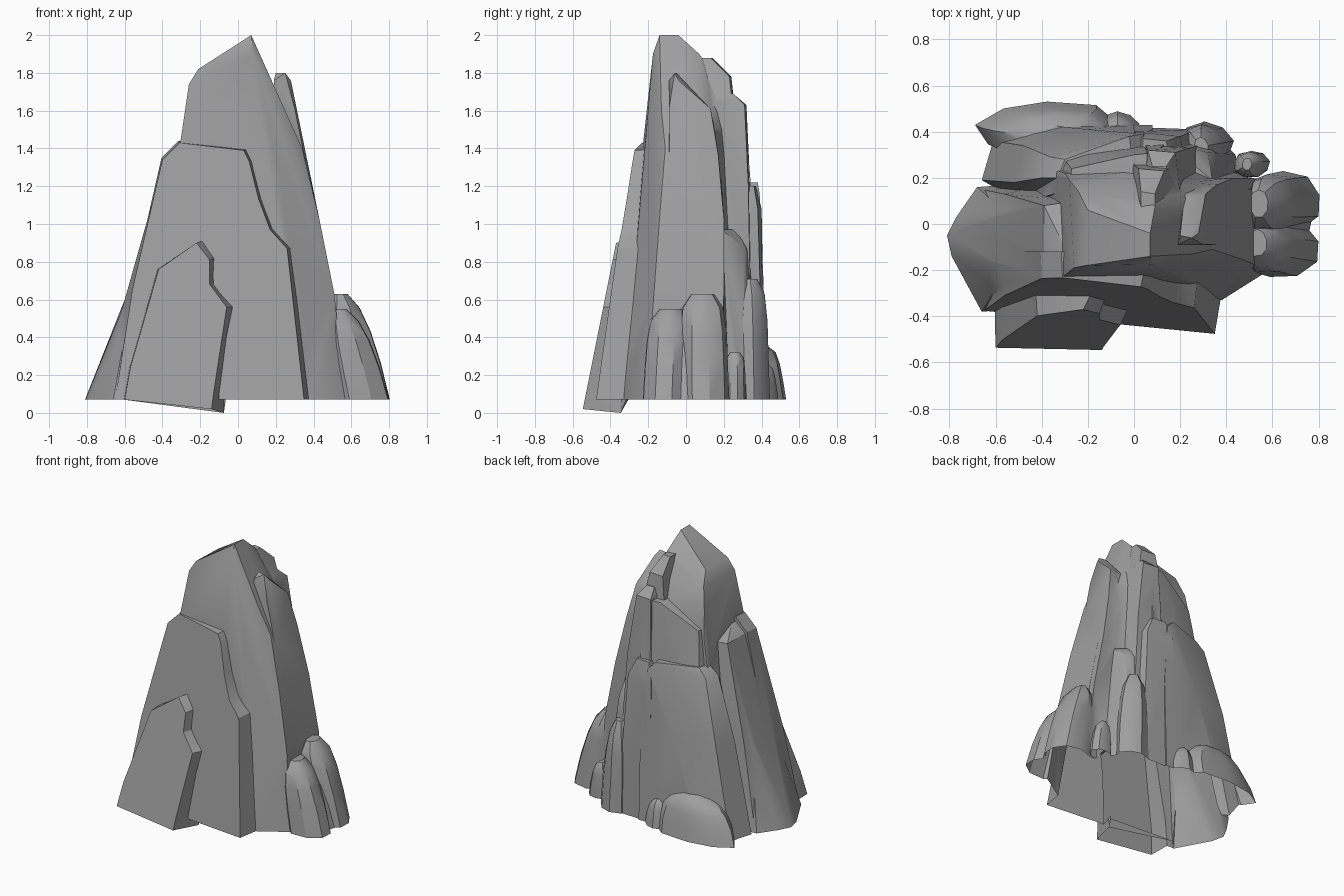
import bpy, bmesh, math, random

random.seed(4)
B = 0.07  # height of the open underside
parts = []
stone = bpy.data.materials.new("stone_grey")
stone.diffuse_color = (0.35, 0.35, 0.35, 1)


def finish(name, bm):
    bmesh.ops.recalc_face_normals(bm, faces=bm.faces)
    me = bpy.data.meshes.new(name)
    bm.to_mesh(me)
    bm.free()
    me.materials.append(stone)
    ob = bpy.data.objects.new(name, me)
    bpy.context.collection.objects.link(ob)
    parts.append(ob)
    return ob


def hull(name, layers):
    """Faceted rock: convex hull of points listed height by height."""
    bm = bmesh.new()
    for z, pts in layers:
        for x, y in pts:
            bm.verts.new((x, y, z))
    r = bmesh.ops.convex_hull(bm, input=bm.verts)
    junk = {v for v in r['geom_interior'] + r['geom_unused'] if isinstance(v, bmesh.types.BMVert)}
    bmesh.ops.delete(bm, geom=list(junk), context='VERTS')
    return finish(name, bm)


def slab(name, outline, front, back_y, grow, drop=0.0):
    """Flake: front outline on a leaning plane y = a + b*x + c*z, shifted back outline."""
    a, b, c = front
    mid = sum(p[0] for p in outline) / len(outline)
    bm = bmesh.new()
    f = [bm.verts.new((x, a + b * x + c * z, z)) for x, z in outline]
    k = [bm.verts.new((x + (grow * (1 if z < 0.6 else 0.5) if x > mid else -0.005),
                       back_y - 2 * drop * (z < B),
                       z + (0.01 if z > 0.8 else -drop if z < B else 0))) for x, z in outline]
    bm.faces.new(f)
    bm.faces.new(k[::-1])
    n = len(f)
    for i in range(n):
        j = (i + 1) % n
        bm.faces.new((f[i], f[j], k[j], k[i]))
    bmesh.ops.triangulate(bm, faces=bm.faces)
    return finish(name, bm)


def lobe(name, cx, cy, rx, ry, h, lean=(0, 0), n=9):
    """Rounded boulder: stacked shrinking rings with a leaning top."""
    wob = [random.uniform(0.92, 1.06) for _ in range(n)]
    layers = []
    for t, sx, sy in ((0, 1, 1), (0.35, 0.94, 0.98), (0.65, 0.8, 0.94), (0.87, 0.58, 0.82), (1, 0.26, 0.45)):
        layers.append((B + (h - B) * t, [
            (cx + lean[0] * t + rx * sx * w * math.cos(2 * math.pi * i / n + 0.2),
             cy + lean[1] * t + ry * sy * w * math.sin(2 * math.pi * i / n + 0.2)) for i, w in enumerate(wob)]))
    return hull(name, layers)


# Central spire
hull("spire", [
    (B, [(-0.5, -0.3), (0.38, -0.33), (0.57, -0.21), (0.57, 0.1), (0.48, 0.22), (-0.5, 0.25)]),
    (0.63, [(0.51, -0.17), (0.51, 0.15)]),
    (1.03, [(0.43, -0.14), (0.43, 0.15), (0.22, -0.25), (-0.36, -0.25), (-0.36, 0.24)]),
    (1.4, [(0.34, -0.11), (0.34, 0.14), (0.19, -0.21), (-0.31, -0.23), (-0.3, 0.22)]),
    (1.6, [(0.25, -0.13), (0.22, 0.14), (-0.28, 0.19), (0.08, 0.24)]),
    (1.74, [(-0.26, -0.19), (-0.24, 0.14), (0.1, 0.18)]),
    (1.82, [(-0.21, -0.18), (-0.2, 0.06)]),
    (1.9, [(0.08, -0.175), (0.09, 0.07)]),
    (2.0, [(0.07, -0.14), (0.07, -0.04)])])

# Right-hand column with the pointed top beside the spire
hull("right_column", [
    (B, [(0.35, -0.1), (0.56, -0.1), (0.57, 0.19), (0.35, 0.2)]),
    (0.63, [(0.5, -0.08), (0.51, 0.2), (0.3, 0.2)]),
    (1.03, [(0.425, -0.06), (0.43, 0.2), (0.25, 0.2)]),
    (1.37, [(0.36, -0.06), (0.36, 0.17), (0.23, 0.18)]),
    (1.61, [(0.3, -0.09), (0.31, 0.13), (0.22, 0.13)]),
    (1.76, [(0.19, -0.09), (0.28, -0.04)]),
    (1.8, [(0.2, -0.05), (0.25, -0.06)])])

# Large front slab and the smaller flake in front of it
slab("front_slab", [(-0.65, B), (-0.56, 0.65), (-0.4, 1.34), (-0.31, 1.43), (0.03, 1.39), (0.06, 1.33),
                    (0.11, 1.13), (0.17, 0.97), (0.26, 0.87), (0.35, B)],
     (-0.45, -0.1, 0.13), -0.12, 0.06)
slab("front_flake", [(-0.6, B), (-0.57, 0.24), (-0.42, 0.76), (-0.22, 0.9), (-0.15, 0.81), (-0.15, 0.68),
                     (-0.06, 0.56), (-0.13, 0.1), (-0.14, 0.02)],
     (-0.55, 0, 0.2), -0.305, 0.065, 0.02)

# Left shoulder: tall part and the flared foot
hull("left_shoulder", [
    (B, [(-0.64, -0.37), (-0.75, -0.13), (-0.74, 0.0), (-0.66, 0.15), (-0.3, 0.19), (-0.2, -0.37)]),
    (0.66, [(-0.55, -0.29), (-0.58, -0.12), (-0.56, 0.13)]),
    (1.34, [(-0.39, -0.22), (-0.39, 0.08), (-0.25, 0.1)]),
    (1.41, [(-0.31, -0.2), (-0.3, -0.1)])])
hull("left_foot", [
    (B, [(-0.66, -0.38), (-0.79, -0.14), (-0.81, -0.05), (-0.77, 0.03), (-0.68, 0.16), (-0.4, 0.18), (-0.4, -0.36)]),
    (0.4, [(-0.63, -0.25), (-0.66, -0.06), (-0.6, 0.1)]),
    (0.7, [(-0.55, -0.2), (-0.56, 0.05), (-0.4, 0)])])

# Stepped slabs and columns up the back
hull("back_left_slab", [
    (B, [(-0.66, 0.19), (-0.61, 0.36), (-0.4, 0.43), (0.08, 0.43), (0.05, 0.1), (-0.5, 0.1)]),
    (0.7, [(-0.52, 0.18), (-0.48, 0.34), (-0.2, 0.41), (0.08, 0.41)]),
    (1.16, [(-0.4, 0.2), (-0.36, 0.29), (0.04, 0.39), (0.05, 0.2)]),
    (1.22, [(-0.33, 0.2), (-0.3, 0.28), (-0.02, 0.38), (0, 0.2)])])
hull("back_upper_slab", [
    (B, [(-0.5, 0.1), (-0.4, 0.36), (0.2, 0.38), (0.2, 0.1)]),
    (1.0, [(-0.38, 0.12), (-0.32, 0.3), (0.14, 0.36)]),
    (1.46, [(-0.28, 0.15), (-0.27, 0.24), (0.16, 0.15)]),
    (1.62, [(-0.02, 0.15), (0.0, 0.3), (0.1, 0.31)])])
hull("back_column_top", [
    (0.8, [(0.0, 0.05), (0.3, 0.05), (0.28, 0.27), (-0.02, 0.3)]),
    (1.5, [(0.0, 0.06), (0.22, 0.08), (0.19, 0.26), (-0.02, 0.27)]),
    (1.78, [(0.01, 0.05), (0.13, 0.08), (0.13, 0.23), (0.02, 0.24)]),
    (1.88, [(0.03, 0.05), (0.09, 0.06), (0.09, 0.13), (0.03, 0.14)])])
hull("back_column_middle", [
    (B, [(0.0, 0.1), (0.36, 0.1), (0.32, 0.35), (0.0, 0.37)]),
    (1.2, [(0.02, 0.12), (0.25, 0.12), (0.24, 0.33), (0.05, 0.34)]),
    (1.63, [(0.04, 0.1), (0.2, 0.12), (0.18, 0.31), (0.06, 0.32)]),
    (1.69, [(0.07, 0.15), (0.15, 0.15), (0.14, 0.25), (0.08, 0.25)])])
hull("back_column_low", [
    (B, [(0.0, 0.2), (0.32, 0.2), (0.27, 0.41), (0.0, 0.42)]),
    (1.08, [(0.0, 0.2), (0.24, 0.2), (0.2, 0.38), (0.0, 0.4)]),
    (1.2, [(0.03, 0.25), (0.16, 0.25), (0.14, 0.36), (0.04, 0.37)])])
hull("back_right_column", [
    (B, [(0.15, 0.15), (0.47, 0.15), (0.44, 0.3), (0.38, 0.36), (0.15, 0.385)]),
    (0.87, [(0.34, 0.2), (0.32, 0.31), (0.2, 0.34)]),
    (0.97, [(0.34, 0.19), (0.2, 0.19), (0.24, 0.27)])])

# Rounded boulders round the foot: centre x, y, radii, height, lean of the top
for name, *spec in (
        ("right_boulder_front", 0.645, -0.1, 0.165, 0.13, 0.55, (-0.11, 0.02)),
        ("right_boulder_back", 0.65, 0.1, 0.165, 0.135, 0.63, (-0.11, -0.01)),
        ("right_boulder_middle", 0.63, 0.0, 0.14, 0.12, 0.52, (-0.1, 0)),
        ("back_right_pebble", 0.51, 0.26, 0.08, 0.06, 0.32, (-0.02, 0)),
        ("back_right_boulder", 0.31, 0.34, 0.12, 0.1, 0.71, (-0.02, -0.01)),
        ("back_left_boulder", -0.37, 0.41, 0.32, 0.13, 0.36, (0.04, -0.04)),
        ("back_pebble", -0.07, 0.42, 0.09, 0.07, 0.26, (0, -0.02))):
    lobe(name, *spec)

# Fuse everything into one rock skin
rock = parts[0]
others = bpy.data.collections.new("fused_parts")
for ob in parts[1:]:
    others.objects.link(ob)
mod = rock.modifiers.new("fuse", 'BOOLEAN')
mod.operation = 'UNION'
mod.solver = 'EXACT'
mod.operand_type = 'COLLECTION'
mod.collection = others
bpy.context.view_layer.objects.active = rock
bpy.ops.object.modifier_apply(modifier=mod.name)
for ob in parts[1:]:
    bpy.data.objects.remove(ob, do_unlink=True)
bpy.data.collections.remove(others)
rock.name = "rock_spire"

# Open the underside and soften the gentle facets
bm = bmesh.new()
bm.from_mesh(rock.data)
under = [f for f in bm.faces if f.normal.z < -0.9 and f.calc_center_median().z < 0.09]
bmesh.ops.delete(bm, geom=under, context='FACES')
bmesh.ops.remove_doubles(bm, verts=bm.verts, dist=0.0005)
bmesh.ops.dissolve_limit(bm, angle_limit=0.02, verts=bm.verts, edges=bm.edges)
bm.to_mesh(rock.data)
bm.free()
bpy.ops.object.select_all(action='DESELECT')
rock.select_set(True)
bpy.context.view_layer.objects.active = rock
bpy.ops.object.shade_smooth_by_angle(angle=math.radians(32))
